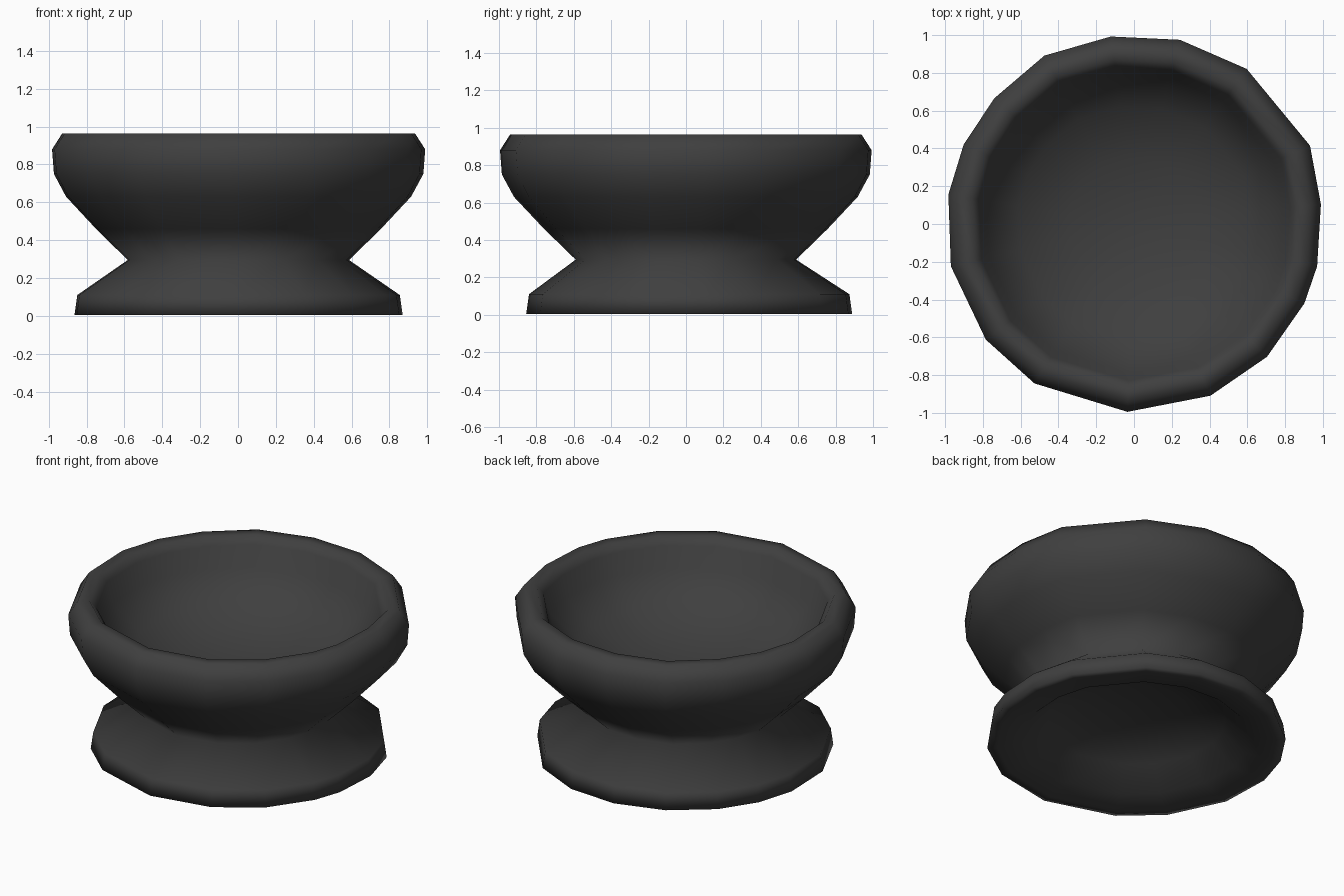
import bpy
import bmesh
from math import radians, cos, sin

cube = bpy.data.objects.get("Cube")
if cube:
    bpy.data.objects.remove(cube, do_unlink=True)

charcoal = bpy.data.materials.new("charcoal")
charcoal.use_nodes = True
colour = (0.05, 0.05, 0.05, 1)
charcoal.diffuse_color = colour
bsdf = charcoal.node_tree.nodes["Principled BSDF"]
bsdf.inputs["Base Color"].default_value = colour
bsdf.inputs["Roughness"].default_value = 0.7

# uneven, hand-shaped facets around the axis, counter-clockwise
ANGLES = [6, 24, 54, 76, 97, 118, 138, 155, 171,
          193, 218, 238, 268, 294, 315, 335, 347]
# facet corners of the bowl that bulge a little
BULGES = {24: 1.025, 54: 1.02, 76: 1.01, 97: 1.005, 118: 1.015}

# half sections as (radius, height), each from outside under the axis to inside
foot_hollow = [(0, 0.25), (0.3, 0.23), (0.52, 0.15), (0.66, 0.03)]
foot_outside = [(0.82, 0.005), (0.875, 0.005), (0.86, 0.11), (0.59, 0.295)]
bowl_outside = [(0.76, 0.46), (0.92, 0.63), (0.985, 0.75), (0.995, 0.88)]
rolled_rim = [(0.94, 0.965), (0.87, 0.965), (0.83, 0.92)]
bowl_hollow = [(0.79, 0.79), (0.62, 0.63), (0.35, 0.53), (0, 0.49)]

FOOT_TOP = 0.2     # below this height the outline belongs to the foot
FOOT_SHIFT = 0.02  # the foot sits slightly towards the back


def ring_point(r, z, angle):
    """Corner of one ring: the foot is shifted, the bowl is bulged."""
    a = radians(angle)
    if z < FOOT_TOP:
        return (r * cos(a), r * sin(a) + FOOT_SHIFT, z)
    r *= BULGES.get(angle, 1)
    return (r * cos(a), r * sin(a), z)


def lathe(name, profile, material):
    """Spin a half section that starts and ends on the axis."""
    bm = bmesh.new()
    rings = []
    for r, z in profile:
        if r == 0:
            rings.append([bm.verts.new((0, 0, z))] * len(ANGLES))
        else:
            rings.append([bm.verts.new(ring_point(r, z, a)) for a in ANGLES])
    for low, high in zip(rings, rings[1:]):
        for i in range(len(ANGLES)):
            j = (i + 1) % len(ANGLES)
            corners = dict.fromkeys((low[i], low[j], high[j], high[i]))
            bm.faces.new(list(corners))
    bmesh.ops.recalc_face_normals(bm, faces=bm.faces)
    for face in bm.faces:
        face.smooth = True
    mesh = bpy.data.meshes.new(name)
    bm.to_mesh(mesh)
    bm.free()
    mesh.materials.append(material)
    obj = bpy.data.objects.new(name, mesh)
    bpy.context.collection.objects.link(obj)
    return obj


# bowl and flared foot in one continuous smooth surface
lathe("footed_bowl",
      foot_hollow + foot_outside + bowl_outside + rolled_rim + bowl_hollow,
      charcoal)
